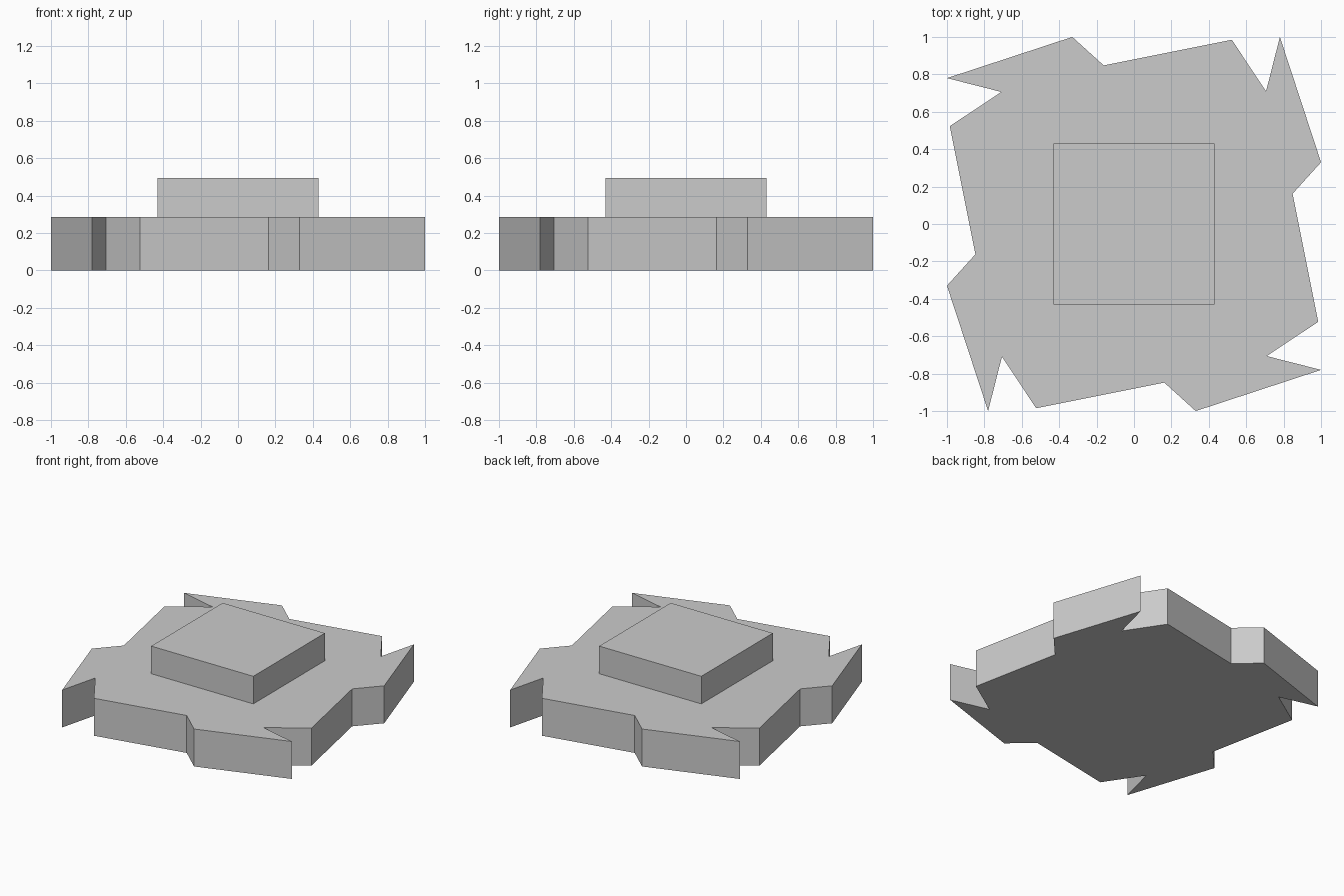
import bpy, bmesh
from math import radians
from mathutils import Matrix, Vector

if "Cube" in bpy.data.objects:
    bpy.data.objects.remove(bpy.data.objects["Cube"])

PLATE_TOP = 0.285
BLOCK_TOP = 0.495
BLOCK_HALF = 0.43


def prism(name, outline, z0, z1):
    """Extrude a flat outline from z0 up to z1 as one solid object."""
    bm = bmesh.new()
    base = bm.faces.new([bm.verts.new((p[0], p[1], z0)) for p in outline])
    top = bmesh.ops.extrude_face_region(bm, geom=[base], use_keep_orig=True)
    verts = [g for g in top["geom"] if isinstance(g, bmesh.types.BMVert)]
    bmesh.ops.translate(bm, verts=verts, vec=(0, 0, z1 - z0))
    bmesh.ops.recalc_face_normals(bm, faces=bm.faces)
    mesh = bpy.data.meshes.new(name)
    bm.to_mesh(mesh)
    bm.free()
    obj = bpy.data.objects.new(name, mesh)
    bpy.context.collection.objects.link(obj)
    return obj


# Jagged base plate: one side's profile turned four times
side = [(-1.0, 0.78), (-0.33, 1.0), (-0.162, 0.848), (0.523, 0.985), (0.706, 0.709)]
outline = []
for i in range(4):
    turn = Matrix.Rotation(radians(-90 * i), 2)
    outline += [turn @ Vector(p) for p in side]
prism("base_plate", outline, 0, PLATE_TOP)

# Raised square block on top
h = BLOCK_HALF
prism("raised_block", [(-h, -h), (h, -h), (h, h), (-h, h)], PLATE_TOP, BLOCK_TOP)
